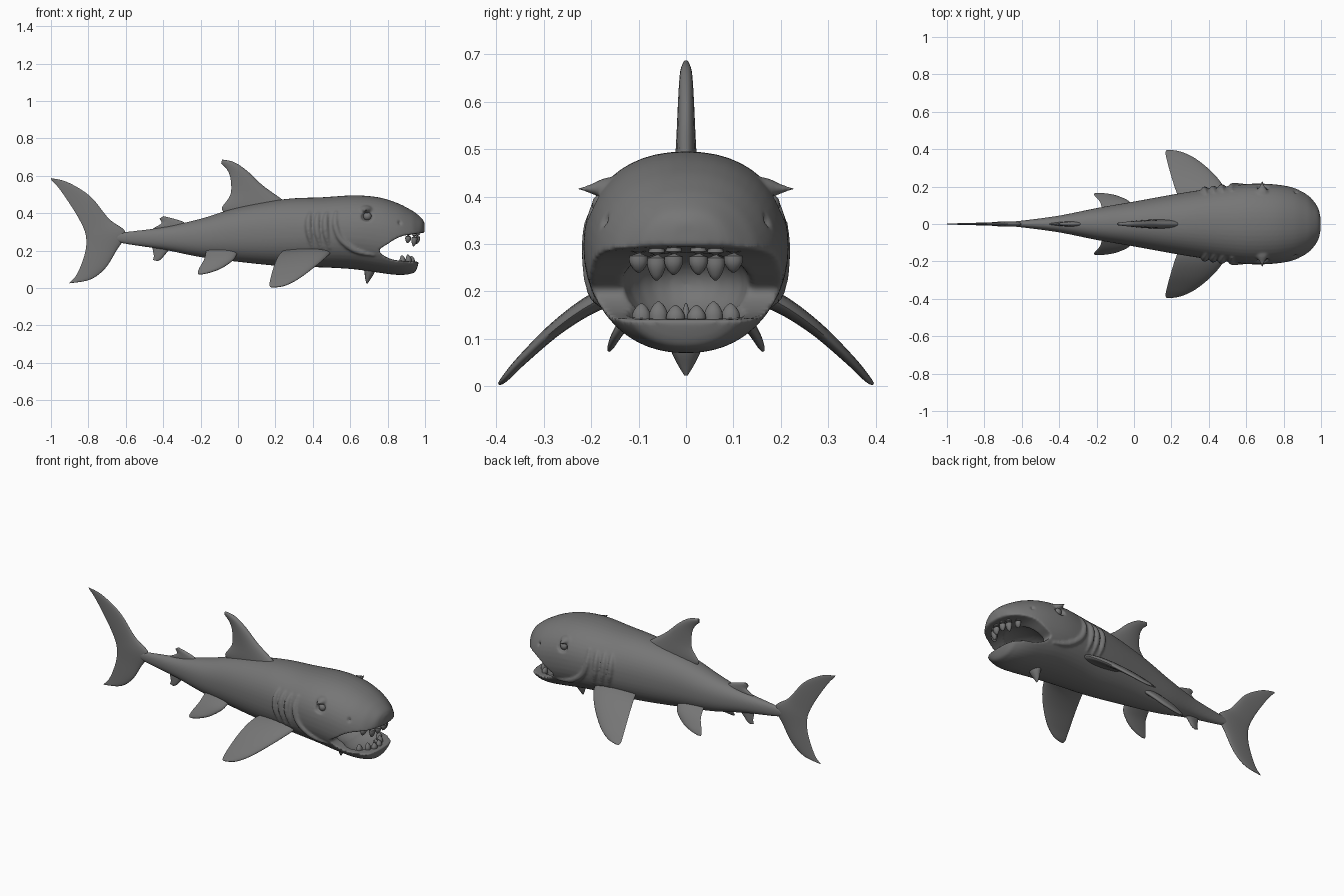
import bpy, bmesh, math
from mathutils import Vector

if "Cube" in bpy.data.objects:
    bpy.data.objects.remove(bpy.data.objects["Cube"], do_unlink=True)

GREY = (0.18, 0.18, 0.18, 1)
skin = bpy.data.materials.new("plain grey")
skin.diffuse_color = GREY
skin.use_nodes = True
skin.node_tree.nodes["Principled BSDF"].inputs["Base Color"].default_value = GREY


def spline(rows, steps):
    """Smooth curve through rows of numbers."""
    out = []
    for i in range(len(rows) - 1):
        a, b, c, d = (rows[min(max(j, 0), len(rows) - 1)] for j in range(i - 1, i + 3))
        for s in range(steps):
            t = s / steps
            out.append([q + t * ((r - p) + t * ((2*p - 5*q + 4*r - w) + t * (3*(q - r) + w - p))) / 2
                        for p, q, r, w in zip(a, b, c, d)])
    return out + [list(rows[-1])]


def select(obs):
    bpy.ops.object.select_all(action="DESELECT")
    for ob in obs:
        ob.select_set(True)
    bpy.context.view_layer.objects.active = obs[0]


def finish(name, bm):
    bmesh.ops.recalc_face_normals(bm, faces=bm.faces)
    mesh = bpy.data.meshes.new(name)
    bm.to_mesh(mesh)
    bm.free()
    mesh.materials.append(skin)
    ob = bpy.data.objects.new(name, mesh)
    bpy.context.collection.objects.link(ob)
    select([ob])
    bpy.ops.object.shade_smooth_by_angle(angle=math.radians(60))
    return ob


def loft(name, rings):
    """Skin a series of rings and cap both ends."""
    bm = bmesh.new()
    loops = [[bm.verts.new(p) for p in ring] for ring in rings]
    n = len(loops[0])
    for a, b in zip(loops, loops[1:]):
        for k in range(n):
            bm.faces.new((a[k], a[(k + 1) % n], b[(k + 1) % n], b[k]))
    bm.faces.new(loops[0])
    bm.faces.new(loops[-1])
    return finish(name, bm)


def tube(name, rows, steps=4, sides=12, flat=1.0):
    """Round rod through rows of x, y, z, radius."""
    rows = spline(rows, steps)
    pts = [Vector(r[:3]) for r in rows]
    rings = []
    for i, p in enumerate(pts):
        q = (pts[min(i + 1, len(pts) - 1)] - pts[max(i - 1, 0)]).to_track_quat("Z", "Y")
        ring = [math.tau * k / sides for k in range(sides)]
        r = max(rows[i][3], 0.0005)
        rings.append([p + q @ Vector((r * math.cos(a), r * flat * math.sin(a), 0)) for a in ring])
    return loft(name, rings)


def ball(name, centre, size):
    bm = bmesh.new()
    bmesh.ops.create_uvsphere(bm, u_segments=24, v_segments=16, radius=1)
    bmesh.ops.scale(bm, vec=size, verts=bm.verts)
    bmesh.ops.translate(bm, vec=centre, verts=bm.verts)
    return finish(name, bm)


def fin(name, stations):
    """Blade from rows of leading point, trailing point and half thickness."""
    rows = spline(stations, 6)
    rings = []
    for i, r in enumerate(rows):
        lead, trail = Vector(r[:3]), Vector(r[3:6])
        span = Vector(rows[min(i + 1, len(rows) - 1)][:3]) - Vector(rows[max(i - 1, 0)][:3])
        normal = Vector((0, -span.z, span.y)).normalized() if abs(span.y) > 1e-6 else Vector((0, 1, 0))
        ring = []
        for k in range(24):
            a = math.tau * k / 24
            u = (1 - math.cos(a)) / 2
            ring.append(lead.lerp(trail, u) + normal * r[6] * math.sin(a) * (1.2 - 0.7 * u))
        rings.append(ring)
    return loft(name, rings)


def flat_fin(name, rows):
    return fin(name, [(a, 0, b, c, 0, d, t) for a, b, c, d, t in rows])


def side_fins(name, rows):
    for side, s in (("left", 1), ("right", -1)):
        # the model faces +x, so both sides share one profile
        fin(f"{name}_{side}", [(a, s * y, z, b, s * y, z, t) for a, b, y, z, t in rows])


# Body profile: x, top, bottom, half width
BODY = spline([(-0.72, 0.285, 0.26, 0.008), (-0.6, 0.3, 0.235, 0.018), (-0.4, 0.325, 0.205, 0.045),
               (-0.2, 0.37, 0.165, 0.085), (0, 0.43, 0.14, 0.12), (0.25, 0.475, 0.115, 0.165),
               (0.45, 0.485, 0.11, 0.195), (0.62, 0.495, 0.1, 0.215), (0.75, 0.485, 0.082, 0.212),
               (0.85, 0.455, 0.07, 0.195), (0.92, 0.42, 0.075, 0.165), (0.955, 0.397, 0.1, 0.135),
               (0.985, 0.37, 0.22, 0.085), (0.998, 0.345, 0.28, 0.03)], 6)
POWER = 2 / 2.2


def power(v):
    return math.copysign(abs(v) ** POWER, v)


def skin_y(x, z):
    """Half width of the body at a point on its side."""
    _, top, low, half = min(BODY, key=lambda r: abs(r[0] - x))
    h = min(abs(2 * z - top - low) / (top - low), 0.98)
    return half * (1 - h ** (2 / POWER)) ** (POWER / 2)


angles = [math.tau * k / 48 for k in range(48)]
body = loft("body", [[(x, half * power(math.cos(a)), (top + low) / 2 + (top - low) / 2 * power(math.sin(a)))
                      for a in angles] for x, top, low, half in BODY])

# Cut the mouth, throat, eye sockets and nostrils
jaw_line = spline([(1.1, 0.305), (0.97, 0.292), (0.87, 0.275), (0.8, 0.235), (0.755, 0.2),
                   (0.8, 0.162), (0.88, 0.145), (1.1, 0.135)], 4)
cutters = [loft("mouth_cutter", [[(x, y, z) for x, z in jaw_line] for y in (-0.3, 0.3)]),
           ball("throat_cutter", (0.79, 0, 0.215), (0.16, 0.135, 0.085)),
           ball("jaw_bowl_cutter", (0.83, 0, 0.16), (0.1, 0.125, 0.05))]
for s in (1, -1):
    cutters.append(ball("socket_cutter", (0.69, s * 0.205, 0.385), (0.034, 0.034, 0.03)))
    cutters.append(ball("nostril_cutter", (0.865, s * skin_y(0.865, 0.35), 0.35), (0.01, 0.014, 0.014)))
for c in cutters:
    select([body])
    m = body.modifiers.new("cut", "BOOLEAN")
    m.operation, m.object = "DIFFERENCE", c
    bpy.ops.object.modifier_apply(modifier=m.name)
    bpy.data.objects.remove(c, do_unlink=True)

# Gill ridges and pointed brows, blended into the body
gill_paths = [[(x, 0.405), (x - 0.008, 0.36), (x - 0.005, 0.29), (x + 0.015, 0.21)] for x in (0.385, 0.43, 0.475)]
gill_paths.append([(0.525, 0.41), (0.52, 0.34), (0.55, 0.26), (0.63, 0.2), (0.73, 0.175)])
extras = []
for s in (1, -1):
    for path in gill_paths:
        last = len(path) - 1
        extras.append(tube("gill", [(x, s * skin_y(x, z), z, 0.006 if i in (0, last) else 0.016)
                                    for i, (x, z) in enumerate(path)]))
    extras.append(tube("brow", [(0.685, s * 0.1, 0.41, 0.05), (0.685, s * 0.165, 0.416, 0.036),
                                (0.685, s * 0.2, 0.416, 0.015), (0.685, s * 0.228, 0.417, 0.004)], flat=0.7))
select([body] + extras)
bpy.ops.object.join()
m = body.modifiers.new("blend", "REMESH")
m.mode, m.voxel_size, m.use_smooth_shade = "VOXEL", 0.0065, True
bpy.ops.object.modifier_apply(modifier=m.name)
m = body.modifiers.new("soften", "SMOOTH")
m.factor, m.iterations = 0.5, 5
bpy.ops.object.modifier_apply(modifier=m.name)
body.data.materials.clear()
body.data.materials.append(skin)

# Eyes
for side, s in (("left", 1), ("right", -1)):
    ball(f"eye_{side}", (0.692, s * 0.178, 0.383), (0.022, 0.02, 0.022))

# Teeth: half-row of y, front x, length for each jaw
ROWS = {"upper": (0.285, -1, [(0.026, 0.958, 0.05), (0.062, 0.943, 0.062), (0.1, 0.91, 0.045)]),
        "lower": (0.128, 1, [(0.022, 0.93, 0.042), (0.058, 0.912, 0.05), (0.094, 0.88, 0.046)])}
for jaw, (z, up, teeth) in ROWS.items():
    for i, (y, x, size) in enumerate(teeth):
        for side, s in (("left", 1), ("right", -1)):
            tube(f"{jaw}_tooth_{side}_{i}", [(x, s * y, z - up * 0.015, 0.014), (x, s * y, z + up * size * 0.4, 0.02),
                                             (x - 0.003, s * y, z + up * size * 0.8, 0.013),
                                             (x - 0.006, s * y, z + up * size, 0.003)], flat=0.8)
tube("lower_middle_tooth", [(0.915, 0, 0.12, 0.009), (0.915, 0, 0.15, 0.009), (0.912, 0, 0.175, 0.002)])

# Chin barbel
tube("chin_barbel", [(0.705, 0, 0.12, 0.045), (0.702, 0, 0.085, 0.036), (0.694, 0, 0.05, 0.02),
                     (0.69, 0, 0.023, 0.004)], flat=0.75)

# Fins
flat_fin("tail_fin", [(-1, 0.587, -0.998, 0.578, 0.002), (-0.91, 0.565, -0.955, 0.53, 0.005),
                      (-0.79, 0.49, -0.88, 0.42, 0.008), (-0.69, 0.37, -0.83, 0.33, 0.011),
                      (-0.6, 0.295, -0.812, 0.27, 0.016), (-0.65, 0.2, -0.815, 0.2, 0.012),
                      (-0.71, 0.105, -0.84, 0.12, 0.009), (-0.79, 0.045, -0.87, 0.06, 0.006),
                      (-0.9, 0.025, -0.9, 0.03, 0.002)])
flat_fin("dorsal_fin", [(0.28, 0.44, -0.07, 0.4, 0.028), (0.22, 0.485, -0.085, 0.43, 0.026),
                        (0.13, 0.55, -0.04, 0.5, 0.022), (0.05, 0.625, -0.04, 0.585, 0.018),
                        (-0.02, 0.672, -0.06, 0.635, 0.014), (-0.085, 0.687, -0.09, 0.665, 0.007)])
flat_fin("second_dorsal_fin", [(-0.26, 0.32, -0.44, 0.29, 0.016), (-0.29, 0.352, -0.455, 0.315, 0.014),
                               (-0.35, 0.372, -0.41, 0.345, 0.011), (-0.4, 0.384, -0.42, 0.37, 0.005)])
flat_fin("anal_fin", [(-0.34, 0.23, -0.46, 0.24, 0.014), (-0.38, 0.19, -0.455, 0.2, 0.012),
                      (-0.41, 0.155, -0.45, 0.17, 0.009), (-0.43, 0.143, -0.455, 0.15, 0.004)])
side_fins("pectoral_fin", [(0.51, 0.25, 0.11, 0.205, 0.026), (0.485, 0.22, 0.19, 0.178, 0.022),
                           (0.425, 0.195, 0.27, 0.125, 0.017), (0.335, 0.175, 0.345, 0.056, 0.012),
                           (0.26, 0.168, 0.382, 0.016, 0.008), (0.2, 0.175, 0.395, 0.004, 0.003)])
side_fins("pelvic_fin", [(0, -0.17, 0.07, 0.2, 0.018), (-0.02, -0.18, 0.115, 0.155, 0.016),
                         (-0.08, -0.205, 0.145, 0.11, 0.012), (-0.14, -0.215, 0.158, 0.085, 0.008),
                         (-0.19, -0.212, 0.163, 0.073, 0.003)])
